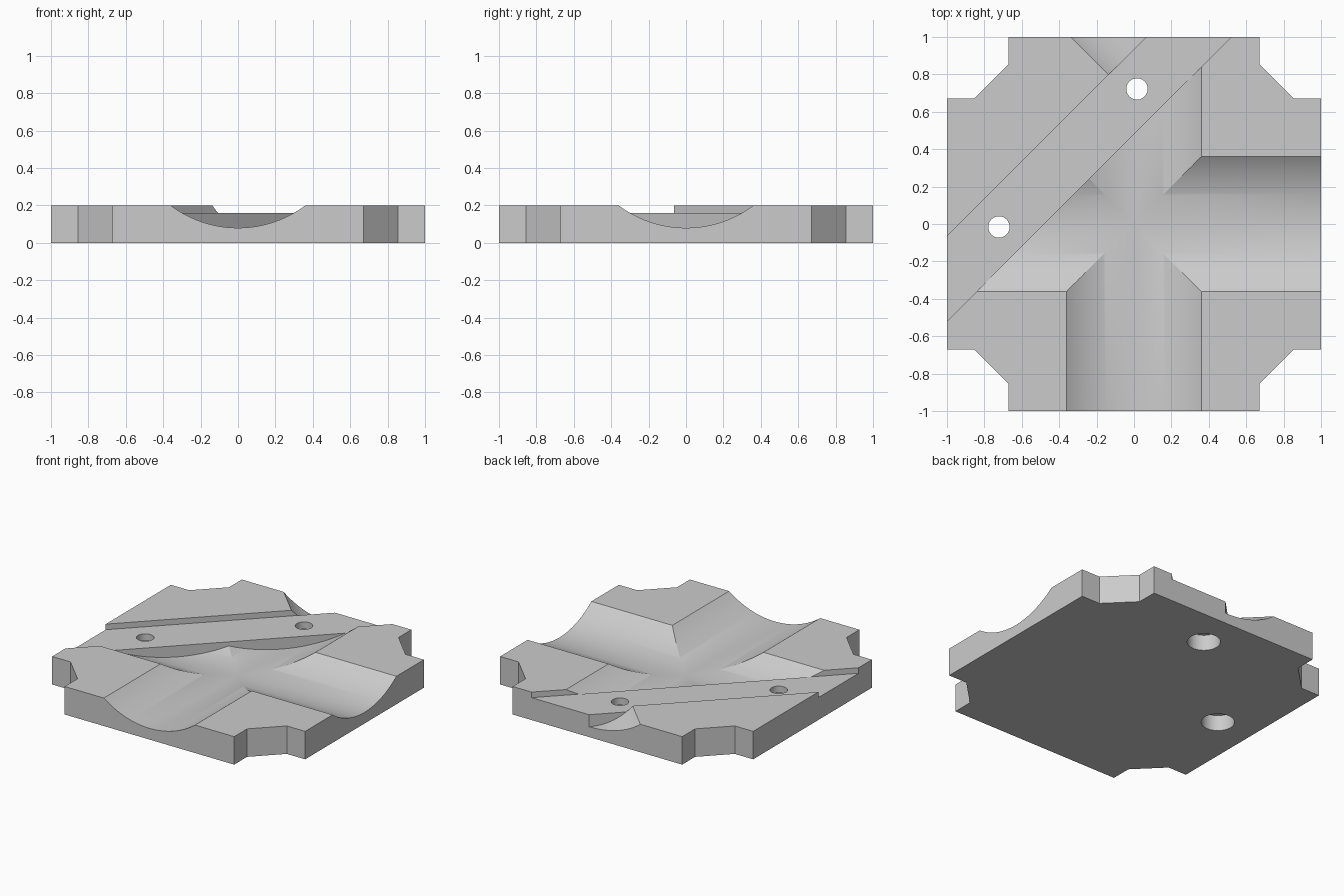
import bpy, bmesh, math
from mathutils import Vector, Matrix

cube = bpy.data.objects.get("Cube")
if cube:
    bpy.data.objects.remove(cube, do_unlink=True)

HEIGHT = 0.2
STRIP_Z = 0.16
NEAR, FAR = 0.48, 0.935         # slot edges: y = x + offset
OVERLAP = 0.001                 # keeps cutter walls from coinciding

grey = bpy.data.materials.new("light grey")
grey.use_nodes = True
COLOUR = (0.6, 0.6, 0.6, 1)
grey.diffuse_color = COLOUR
grey.node_tree.nodes["Principled BSDF"].inputs["Base Color"].default_value = COLOUR


def make_object(name, bm):
    bmesh.ops.recalc_face_normals(bm, faces=bm.faces)
    mesh = bpy.data.meshes.new(name)
    bm.to_mesh(mesh)
    bm.free()
    mesh.materials.append(grey)
    obj = bpy.data.objects.new(name, mesh)
    bpy.context.collection.objects.link(obj)
    return obj


def close_up_to(bm, z):
    """Turn an open sheet into a solid with vertical sides and a flat top."""
    rim = [e for e in bm.edges if e.is_boundary]
    sheet = bm.faces[:]
    lid = {v: bm.verts.new((v.co.x, v.co.y, z)) for v in bm.verts[:]}
    for face in sheet:
        bm.faces.new([lid[v] for v in reversed(face.verts)])
    for edge in rim:
        a, b = edge.verts
        bm.faces.new((a, b, lid[b], lid[a]))


def prism(name, outline, z0, z1):
    bm = bmesh.new()
    bm.faces.new([bm.verts.new((x, y, z0)) for x, y in outline])
    close_up_to(bm, z1)
    return make_object(name, bm)


def cylinder(name, radius, length, centre, axis, sides):
    bm = bmesh.new()
    turn = Vector(axis).to_track_quat("Z", "Y").to_matrix().to_4x4()
    bmesh.ops.create_cone(bm, cap_ends=True, segments=sides, radius1=radius,
                          radius2=radius, depth=length,
                          matrix=Matrix.Translation(centre) @ turn)
    return make_object(name, bm)


def crossing_channels(name, radius, axis_z, steps):
    """Four mitred round-bottomed arms, trimmed along the diagonal slot."""
    bm = bmesh.new()
    profile = []
    for i in range(-steps, steps + 1):
        angle = math.radians(40) * i / steps
        profile.append((radius * math.sin(angle), axis_z - radius * math.cos(angle)))
    for dx, dy in ((1, 0), (0, 1), (-1, 0), (0, -1)):
        rows = []
        for p, z in profile:
            rows.append([bm.verts.new((dx * r - dy * p, dy * r + dx * p, z))
                         for r in (abs(p), 2)])
        for (a, b), (c, d) in zip(rows, rows[1:]):
            bm.faces.new((a, b, d, c))
    bmesh.ops.remove_doubles(bm, verts=bm.verts, dist=0.0001)
    bmesh.ops.bisect_plane(bm, geom=bm.verts[:] + bm.edges[:] + bm.faces[:],
                           plane_co=(0, NEAR + OVERLAP, 0), plane_no=(-1, 1, 0),
                           clear_outer=True)
    close_up_to(bm, 0.6)
    return make_object(name, bm)


def carve(target, cutter):
    bpy.context.view_layer.objects.active = target
    mod = target.modifiers.new("carve", "BOOLEAN")
    mod.operation = "DIFFERENCE"
    mod.solver = "EXACT"
    mod.object = cutter
    bpy.ops.object.modifier_apply(modifier=mod.name)
    bpy.data.objects.remove(cutter, do_unlink=True)


# Plate outline with a stepped, chamfered notch at each corner
corner = [(1, 0.67), (0.855, 0.67), (0.67, 0.855), (0.67, 1)]
outline = []
for sx, sy in ((1, 1), (-1, 1), (-1, -1), (1, -1)):
    points = corner if sx * sy > 0 else corner[::-1]
    outline += [(x * sx, y * sy) for x, y in points]
plate = prism("channel_plate", outline, 0, HEIGHT)

# Crossing channels, stopped at the diagonal slot
carve(plate, crossing_channels("channel_cutter", 0.6, 0.68, 30))

# Scooped relief in the back edge, starting at the far side of the slot
along, across = Vector((-1, 1, 0)).normalized(), Vector((1, 1, 0)).normalized()
start = (FAR - OVERLAP) / math.sqrt(2)
centre = across * 0.75 + along * (start + 0.75) + Vector((0, 0, 0.454))
carve(plate, cylinder("relief_cutter", 0.38, 1.5, centre, along, 128))

# Shallow diagonal slot
slot = [(-2, NEAR - 2), (2, NEAR + 2), (2, FAR + 2), (-2, FAR - 2)]
carve(plate, prism("slot_cutter", slot, STRIP_Z, 0.5))

# Screw holes, counterbored from below
for x, y in ((0.016, 0.722), (-0.722, -0.016)):
    carve(plate, cylinder("hole_cutter", 0.057, 1, (x, y, 0), (0, 0, 1), 48))
    carve(plate, cylinder("bore_cutter", 0.108, 0.3, (x, y, -0.038), (0, 0, 1), 48))

for obj in bpy.context.selected_objects:
    obj.select_set(False)
bpy.context.view_layer.objects.active = plate
plate.select_set(True)
bpy.ops.object.shade_smooth_by_angle(angle=math.radians(20))
